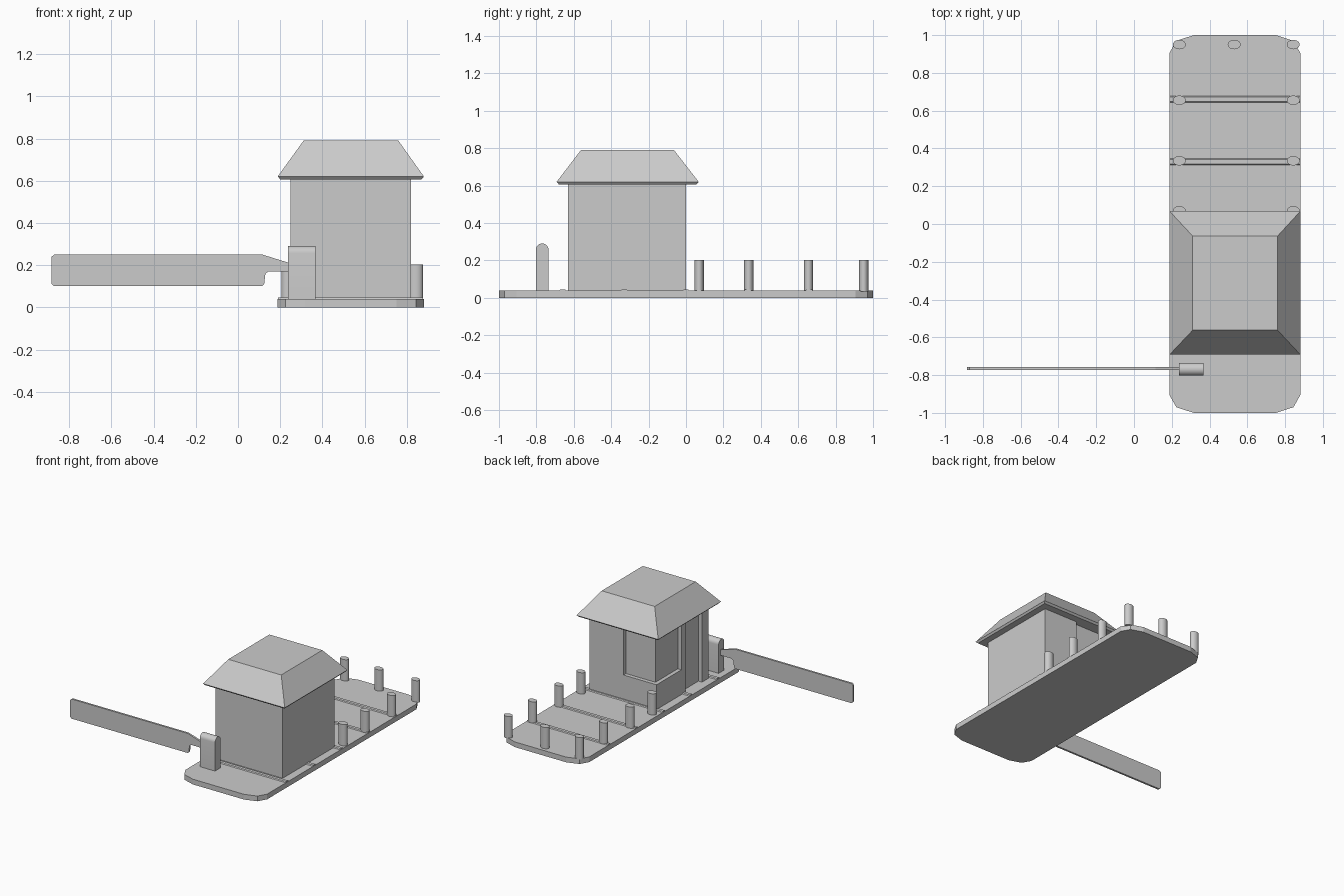
import bpy, math
from mathutils import Vector

if "Cube" in bpy.data.objects:
    bpy.data.objects.remove(bpy.data.objects["Cube"])

grey = bpy.data.materials.new("light_grey")
grey.diffuse_color = (0.6, 0.6, 0.6, 1)
grey.use_nodes = True
grey.node_tree.nodes["Principled BSDF"].inputs["Base Color"].default_value = grey.diffuse_color


def make(name, verts, faces, smooth=False):
    me = bpy.data.meshes.new(name)
    me.from_pydata(verts, [], faces)
    me.materials.append(grey)
    ob = bpy.data.objects.new(name, me)
    bpy.context.collection.objects.link(ob)
    if smooth:
        bpy.ops.object.select_all(action='DESELECT')
        ob.select_set(True)
        bpy.context.view_layer.objects.active = ob
        bpy.ops.object.shade_smooth_by_angle(angle=math.radians(35))
    return ob


def prism(name, profile, a, b, axis='z', smooth=False):
    """Extrude a counter-clockwise 2D profile from a to b along an axis."""
    place = {'z': lambda u, v, w: (u, v, w),
             'x': lambda u, v, w: (w, u, v),
             'y': lambda u, v, w: (v, w, u)}[axis]
    n = len(profile)
    verts = [place(u, v, w) for w in (a, b) for u, v in profile]
    faces = [tuple(reversed(range(n))), tuple(range(n, 2 * n))]
    faces += [(i, (i + 1) % n, n + (i + 1) % n, n + i) for i in range(n)]
    return make(name, verts, faces, smooth)


CX = 0.534  # centre line of the island

# Traffic island with chamfered corners
corner = [(0.347, 0.905), (0.31, 0.97), (0.217, 1.0)]
outline = corner + [(-x, y) for x, y in reversed(corner)]
outline += [(-x, -y) for x, y in outline]
prism("island_base", [(CX + x, y) for x, y in outline], 0, 0.04)

# Low ridges across the island
for y in (-0.66, -0.33, 0, 0.33, 0.66):
    prism("island_ridge", [(y - 0.02, 0.038), (y + 0.02, 0.038),
                           (y + 0.012, 0.046), (y - 0.012, 0.046)], 0.19, 0.878, 'x')

# Booth: lower wall with door recess, upper wall with recessed corner window
L, R, F, B, D = 0.25, 0.82, -0.63, 0.0, 0.03
door = [(L, -0.35), (L + D, -0.35), (L + D, -0.55), (L, -0.55)]
prism("booth_lower_wall", [(L, F), (R, F), (R, B), (L, B)] + door, 0.04, 0.23)
window = [(0.53, B), (0.53, B - D), (L + D, B - D), (L + D, -0.30), (L, -0.30)]
prism("booth_upper_wall", [(L, F), (R, F), (R, B)] + window + door, 0.23, 0.615)

# Hipped roof with a flat top and a shallow sloped underside
rings = [((0.20, 0.87, -0.68, 0.055), 0.607),
         ((0.188, 0.881, -0.692, 0.068), 0.62),
         ((0.311, 0.76, -0.562, -0.064), 0.79)]
verts = [(x, y, z) for (x0, x1, y0, y1), z in rings
         for x, y in ((x0, y0), (x1, y0), (x1, y1), (x0, y1))]
faces = [(3, 2, 1, 0), (8, 9, 10, 11)]
faces += [(4 * k + i, 4 * k + (i + 1) % 4, 4 * k + 4 + (i + 1) % 4, 4 * k + 4 + i)
          for k in range(2) for i in range(4)]
make("booth_roof", verts, faces)

# Bollards around the rear of the island
spots = [(x, y) for y in (0.07, 0.335, 0.655, 0.95) for x in (0.24, 0.843)] + [(0.53, 0.95)]
for px, py in spots:
    ring = [(px + 0.034 * math.cos(t), py + 0.025 * math.sin(t))
            for t in (2 * math.pi * i / 20 for i in range(20))]
    prism("bollard", ring, 0.035, 0.203, smooth=True)

# Barrier post with rounded top
cy, r = -0.769, 0.034
arch = [(cy - r, 0.035), (cy + r, 0.035)]
arch += [(cy + r * math.cos(math.pi * i / 12), 0.257 + r * math.sin(math.pi * i / 12))
         for i in range(13)]
prism("barrier_post", arch, 0.238, 0.367, 'x', smooth=True)

# Barrier arm reaching to the left, narrowing at the hinge
arm = [(-0.885, 0.112), (-0.872, 0.1), (0.115, 0.1), (0.124, 0.11), (0.13, 0.16),
       (0.145, 0.17), (0.26, 0.17), (0.26, 0.207), (0.235, 0.213), (0.115, 0.25),
       (-0.872, 0.25), (-0.885, 0.238)]
prism("barrier_arm", [(z, x) for x, z in reversed(arm)], -0.773, -0.758, 'y')
